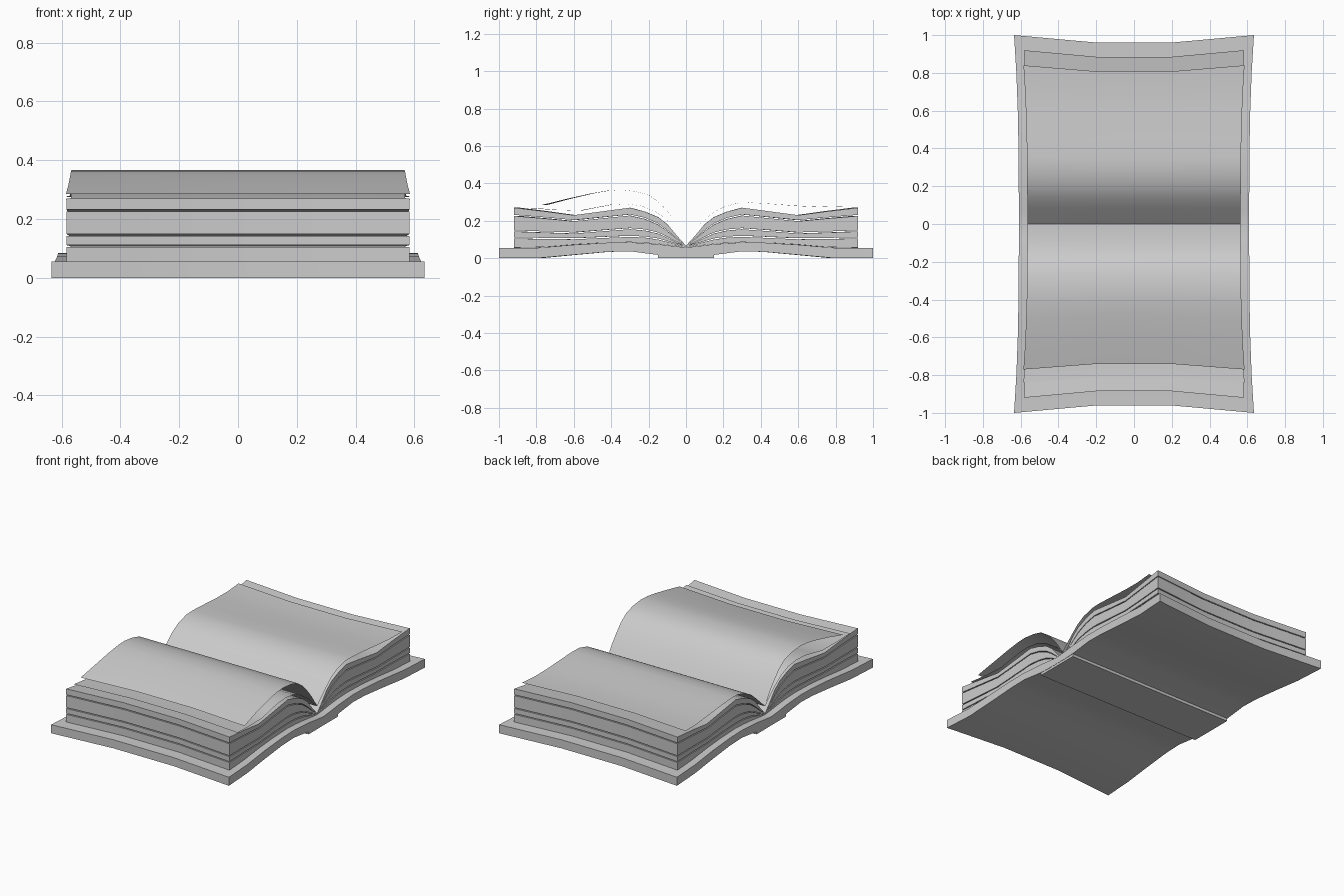
import bpy, bmesh

if "Cube" in bpy.data.objects:
    bpy.data.objects.remove(bpy.data.objects["Cube"])

COLS = (-1, -0.66, -0.34, 0, 0.34, 0.66, 1)       # positions across the width


def spot(u, y, z, half_in, half_out, reach):
    """Plan shape: sides flare outward, the fore edges bow inward."""
    t = abs(y) / reach
    half = half_in + (half_out - half_in) * t ** 3
    bow = max(0.0, 1 - max(0.0, abs(u) - 0.34) / 0.66)
    return (u * half, y * (1 - 0.038 * bow * t), z)


def finish(bm, name, closed):
    if closed:
        bmesh.ops.recalc_face_normals(bm, faces=bm.faces)
    mesh = bpy.data.meshes.new(name)
    bm.to_mesh(mesh)
    bm.free()
    ob = bpy.data.objects.new(name, mesh)
    bpy.context.collection.objects.link(ob)
    bpy.ops.object.select_all(action='DESELECT')
    ob.select_set(True)
    bpy.context.view_layer.objects.active = ob
    bpy.ops.object.shade_smooth_by_angle(angle=0.6)
    return ob


def grid(bm, pts, plan, flip=False):
    rows = [[bm.verts.new(spot(u, y, z, *plan)) for u in COLS] for y, z in pts]
    for a, b in zip(rows, rows[1:]):
        for i in range(len(COLS) - 1):
            f = (a[i], a[i + 1], b[i + 1], b[i])
            bm.faces.new(f[::-1] if flip else f)
    return rows


def slab(name, ys, top, bottom, plan):
    """Solid between two height profiles, mirrored about y = 0."""
    def full(zs):
        half = list(zip(ys, zs))
        return [(-y, z) for y, z in half] + half[-2::-1]
    bm = bmesh.new()
    t = grid(bm, full(top), plan)
    b = grid(bm, full(bottom), plan, True)

    def wall(p, q):
        for i in range(len(p) - 1):
            bm.faces.new((p[i], p[i + 1], q[i + 1], q[i]))
    wall(t[0], b[0])
    wall(t[-1], b[-1])
    for k in (0, -1):
        wall([r[k] for r in t], [r[k] for r in b])
    return finish(bm, name, True)


def sheet(name, pts, plan):
    bm = bmesh.new()
    grid(bm, sorted(pts), plan)
    return finish(bm, name, False)


# Hard cover and spine strip
slab("cover", (1, 0.8, 0.6, 0.42, 0.3, 0.15, 0.07, 0),
     (.055, .055, .072, .083, .085, .075, .065, .058),
     (0, 0, .018, .034, .037, .018, .015, .015), (0.61, 0.635, 1))
slab("spine", (0.15, 0), (.022, .022), (0, 0), (0.608, 0.608, 1))

# Page stacks, separated by thin gaps that converge at the gutter
YS = (0.92, 0.75, 0.6, 0.45, 0.3, 0.22, 0.15, 0.1, 0.05, 0)
LEVELS = (
    (.056, .060, .073, .082, .086, .082, .076, .070, .064, .059),
    (.105, .103, .101, .108, .114, .110, .100, .088, .074, .061),
    (.143, .137, .132, .144, .155, .148, .132, .110, .085, .063),
    (.226, .212, .198, .213, .228, .210, .180, .145, .104, .065),
    (.270, .250, .230, .250, .270, .249, .220, .182, .122, .067),
)
GAP = 0.006
for n, (low, high) in enumerate(zip(LEVELS, LEVELS[1:])):
    lift = GAP if n else 0.0
    bottom = [z + lift * min(1, y / 0.15) for y, z in zip(YS, low)]
    slab(f"page_stack_{n + 1}", YS, high, bottom, (0.565, 0.583, 0.92))

# Loose open pages
sheet("loose_page_front_upper",
      [(-.77, .285), (-.64, .317), (-.5, .348), (-.42, .361), (-.35, .366), (-.27, .357),
       (-.2, .338), (-.14, .295), (-.09, .24), (-.05, .19), (-.02, .145), (0, .115)],
      (0.565, 0.585, 0.77))
sheet("loose_page_front_lower",
      [(-.84, .268), (-.7, .258), (-.57, .255), (-.48, .272), (-.4, .287), (-.32, .29),
       (-.24, .28), (-.17, .252), (-.1, .205), (-.05, .16), (0, .113)],
      (0.565, 0.585, 0.84))
sheet("loose_page_back",
      [(.84, .278), (.72, .274), (.6, .28), (.45, .291), (.35, .297), (.28, .295),
       (.2, .273), (.14, .24), (.09, .197), (.05, .16), (0, .113)],
      (0.565, 0.585, 0.84))
